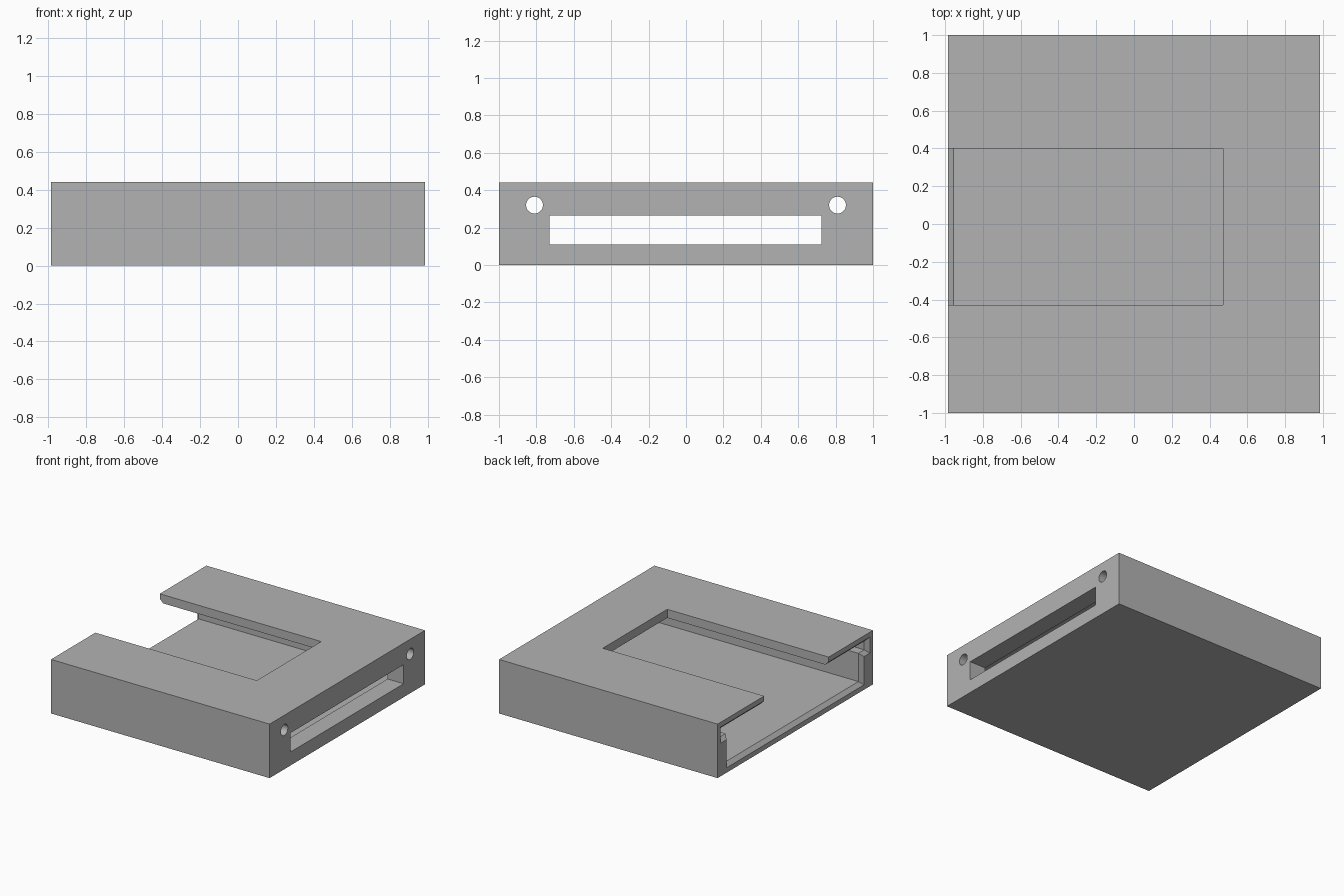
import bpy, bmesh, math
from mathutils import Matrix, Vector

cube = bpy.data.objects.get("Cube")
if cube:
    bpy.data.objects.remove(cube, do_unlink=True)

grey = bpy.data.materials.new("plain grey")
grey.use_nodes = True
colour = (0.45, 0.45, 0.45, 1)
grey.diffuse_color = colour
grey.node_tree.nodes["Principled BSDF"].inputs["Base Color"].default_value = colour


def make_object(name, bm):
    bmesh.ops.recalc_face_normals(bm, faces=bm.faces)
    mesh = bpy.data.meshes.new(name)
    bm.to_mesh(mesh)
    bm.free()
    mesh.materials.append(grey)
    obj = bpy.data.objects.new(name, mesh)
    bpy.context.collection.objects.link(obj)
    return obj


def box(name, low, high):
    low, high = Vector(low), Vector(high)
    bm = bmesh.new()
    place = Matrix.Translation((low + high) / 2) @ Matrix.Diagonal((high - low).to_4d())
    bmesh.ops.create_cube(bm, size=1, matrix=place)
    return make_object(name, bm)


def rod(name, y, z, radius):
    bm = bmesh.new()
    place = Matrix.Translation((0.9, y, z)) @ Matrix.Rotation(math.pi / 2, 4, "Y")
    bmesh.ops.create_cone(bm, cap_ends=True, segments=40, radius1=radius,
                          radius2=radius, depth=0.4, matrix=place)
    return make_object(name, bm)


def stepped_section(grow):
    # T-shaped section: wide guide channel above a narrower chamber
    half = [(0.855 + grow, 0.07 - grow), (0.855 + grow, 0.30 - grow),
            (0.93 + grow, 0.30 - grow), (0.93 + grow, 0.37 + grow)]
    return half + [(-y, z) for y, z in reversed(half)]


def chamber_cutter():
    # Sections along x, flaring at the open end
    bm = bmesh.new()
    rings = []
    for x, grow in ((-1.0, 0.045), (-0.955, 0), (0.84, 0)):
        rings.append([bm.verts.new((x, y, z)) for y, z in stepped_section(grow)])
    for a, b in zip(rings, rings[1:]):
        for i in range(len(a)):
            j = (i + 1) % len(a)
            bm.faces.new((a[i], a[j], b[j], b[i]))
    bm.faces.new(rings[0])
    bm.faces.new(rings[-1])
    return make_object("chamber_cutter", bm)


# Outer block
housing = box("housing", (-0.985, -1, 0), (0.985, 1, 0.44))

# Chamber, top window, connector slot and screw holes
cutters = [
    chamber_cutter(),
    box("window_cutter", (-1.1, -0.43, 0.2), (0.47, 0.40, 0.6)),
    box("slot_cutter", (0.7, -0.73, 0.11), (1.1, 0.725, 0.265)),
    rod("left_hole_cutter", 0.81, 0.32, 0.045),
    rod("right_hole_cutter", -0.81, 0.32, 0.045),
]
for cutter in cutters:
    cut = housing.modifiers.new(cutter.name, "BOOLEAN")
    cut.operation = "DIFFERENCE"
    cut.solver = "EXACT"
    cut.object = cutter
    cutter.hide_render = True

# Apply the cuts and remove the cutters
bpy.context.view_layer.update()
graph = bpy.context.evaluated_depsgraph_get()
result = bpy.data.meshes.new_from_object(housing.evaluated_get(graph))
housing.modifiers.clear()
housing.data = result
for cutter in cutters:
    bpy.data.objects.remove(cutter, do_unlink=True)

# Smooth hole walls, sharp edges elsewhere
bpy.ops.object.select_all(action="DESELECT")
housing.select_set(True)
bpy.context.view_layer.objects.active = housing
bpy.ops.object.shade_smooth_by_angle(angle=math.radians(30))
